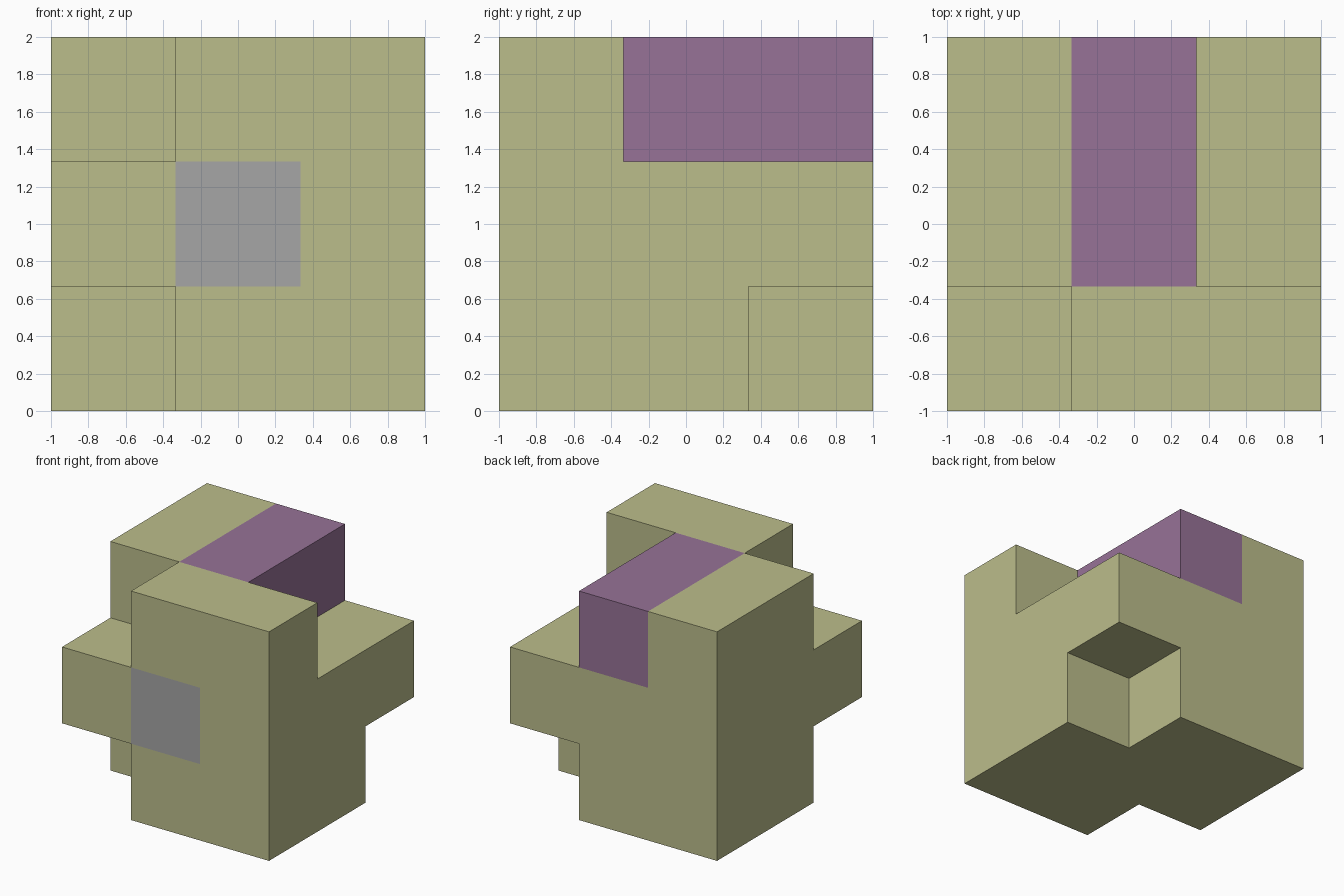
import bpy, bmesh
from itertools import product
from mathutils import Vector

old = bpy.data.objects.get("Cube")
if old:
    bpy.data.objects.remove(old, do_unlink=True)

CELL = 2 / 3  # the block is three cells along each side


def material(name, rgb):
    mat = bpy.data.materials.new(name)
    mat.use_nodes = True
    mat.diffuse_color = (*rgb, 1)
    mat.node_tree.nodes["Principled BSDF"].inputs["Base Color"].default_value = (*rgb, 1)
    return mat


def box(x, y, z):
    """All cells in the given x, y and z ranges."""
    return set(product(x, y, z))


def build(name, cells, solid, mat):
    """Skin the cells with a face wherever no solid cell adjoins."""
    bm = bmesh.new()
    for cell, axis, sign in product(sorted(cells), range(3), (-1, 1)):
        step = [0, 0, 0]
        step[axis] = sign
        if tuple(c + s for c, s in zip(cell, step)) in solid:
            continue
        u, v = (axis + 1) % 3, (axis + 2) % 3
        centre = Vector(cell) - Vector((1, 1, 0)) + Vector((0, 0, 0.5))
        corners = []
        for a, b in ((-1, -1), (1, -1), (1, 1), (-1, 1))[::sign]:
            p = centre.copy()
            p[axis] += sign / 2
            p[u] += a / 2
            p[v] += b / 2
            corners.append(bm.verts.new(p * CELL))
        bm.faces.new(corners)
    # Merge neighbouring cell faces into large flat ones
    bmesh.ops.remove_doubles(bm, verts=bm.verts, dist=0.001)
    bmesh.ops.dissolve_limit(bm, angle_limit=0.01, verts=bm.verts, edges=bm.edges)
    mesh = bpy.data.meshes.new(name)
    bm.to_mesh(mesh)
    bm.free()
    mesh.materials.append(mat)
    obj = bpy.data.objects.new(name, mesh)
    bpy.context.collection.objects.link(obj)


ALL = range(3)
# Full block less the two front corners, the back lower corner and the side shelf
notches = {(0, 0, 0), (0, 0, 2), (2, 2, 0)} | box([2], [1, 2], [2])
solid = box(ALL, ALL, ALL) - notches

top_bar = box([1], [1, 2], [2])
front_panel = {(1, 0, 1)}

build("body", solid - top_bar - front_panel, solid, material("Olive", (0.50, 0.51, 0.26)))
build("top_bar", top_bar, solid, material("Purple", (0.31, 0.17, 0.31)))
build("front_panel", front_panel, solid, material("Grey", (0.38, 0.38, 0.38)))
